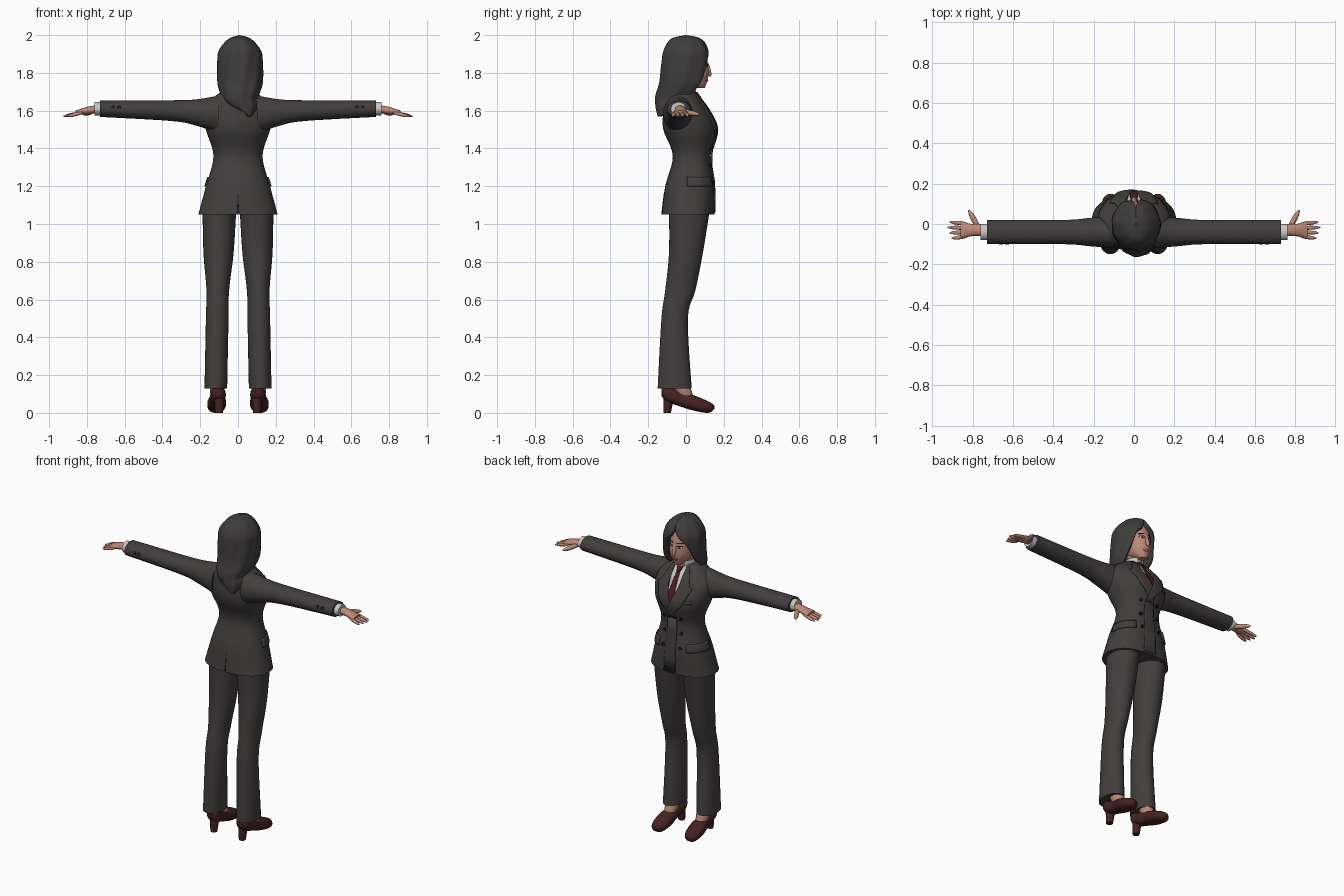
import bpy, bmesh, math
from mathutils import Vector
from mathutils.bvhtree import BVHTree

cube = bpy.data.objects.get("Cube")
if cube:
    bpy.data.objects.remove(cube, do_unlink=True)


def material(name, *rgb):
    made = bpy.data.materials.new(name)
    made.use_nodes = True
    made.diffuse_color = (*rgb, 1)
    shader = next(node for node in made.node_tree.nodes if node.type == 'BSDF_PRINCIPLED')
    shader.inputs["Base Color"].default_value = (*rgb, 1)
    return made


SUIT = material("charcoal cloth", .055, .048, .048)
HAIR = material("dark hair", .05, .046, .045)
SKIN = material("skin", .5, .25, .18)
SHIRT = material("pale shirt", .58, .58, .57)
TIE = material("wine tie", .08, .01, .02)
SHOE = material("oxblood leather", .06, .016, .016)
LIPS = material("lips", .36, .12, .1)
WHITE = material("eye white", .6, .55, .52)
DARK = material("near black", .015, .012, .012)


def finish(name, bm, mat, outward, thickness=0):
    """Turn the faces outward, shade them smooth and link the object."""
    bm.normal_update()
    facing = sum(f.normal.dot(outward(f.calc_center_median())) * f.calc_area() for f in bm.faces)
    if facing < 0:
        bmesh.ops.reverse_faces(bm, faces=bm.faces[:])
    mesh = bpy.data.meshes.new(name)
    bm.to_mesh(mesh)
    bm.free()
    mesh.shade_smooth()
    mesh.set_sharp_from_angle(angle=math.radians(50))
    mesh.materials.append(mat)
    part = bpy.data.objects.new(name, mesh)
    bpy.context.scene.collection.objects.link(part)
    if thickness:
        shell = part.modifiers.new("thickness", 'SOLIDIFY')
        shell.thickness = thickness
        shell.offset = -1
    return part


def smooth_rows(rows, steps=6):
    """Pass a Catmull-Rom curve through rows of numbers."""
    last = len(rows) - 1
    for i in range(last):
        around = rows[max(i - 1, 0)], rows[i], rows[i + 1], rows[min(i + 2, last)]
        for k in range(steps):
            t = k / steps
            yield [q + t / 2 * (r - p + t * (2 * p - 5 * q + 4 * r - s + t * (3 * (q - r) + s - p)))
                   for p, q, r, s in zip(*around)]
    yield rows[last]


# Order of each loft's axes: along it, the one set by its line, the one set by its rings
AXES = {'x': (0, 1, 2), 'y': (1, 0, 2), 'z': (2, 0, 1)}


def loft(name, axis, rings, mat, line=lambda along: 0, side=1, n=40, power=2, thickness=0, ripple=0):
    """Skin rings of (along, centre, radius, radius), plus a gap in degrees for open shells."""
    bm, loops = bmesh.new(), []
    is_open = len(rings[0]) == 5
    main, fixed, moving = AXES[axis]
    for along, centre, wide, deep, *gap in smooth_rows(rings):
        start = math.radians(max(gap[0], 0)) if is_open else 0
        sweep = math.tau - start * 2.4
        loop = []
        for k in range(n + is_open):
            angle = start + sweep * k / n
            wave = 1 + ripple * math.sin(9 * angle + 14 * along)
            point = Vector()
            point[main] = along
            for index, middle, radius, turn in ((fixed, line(along), wide, math.sin(angle)),
                                                (moving, centre, deep, math.cos(angle))):
                point[index] = middle + radius * wave * math.copysign(abs(turn) ** (2 / power), turn)
            point.x *= side
            loop.append(bm.verts.new(point))
        loops.append(loop)
    for a, b in zip(loops, loops[1:]):
        for k in range(n):
            j = (k + 1) % len(a)
            bm.faces.new((a[k], a[j], b[j], b[k]))
    if not is_open:
        bm.faces.new(loops[0])
        bm.faces.new(loops[-1])
        bmesh.ops.recalc_face_normals(bm, faces=bm.faces[:])
    middle = sum((v.co for v in bm.verts), Vector()) / len(bm.verts)
    return finish(name, bm, mat, lambda centre: centre - middle, thickness)


def pod(name, start, end, radius, mat, side=1):
    """Long rounded form between two points."""
    start, end = (Vector((p[0] * side, *p[1:])) for p in (start, end))
    span = end - start
    middle = (start + end) / 2
    bm = bmesh.new()
    bmesh.ops.create_uvsphere(bm, u_segments=16, v_segments=12, radius=1)
    bmesh.ops.scale(bm, vec=(radius, radius, span.length / 2), verts=bm.verts[:])
    bmesh.ops.transform(bm, matrix=span.to_track_quat('Z', 'Y').to_matrix().to_4x4(), verts=bm.verts[:])
    bmesh.ops.translate(bm, vec=middle, verts=bm.verts[:])
    return finish(name, bm, mat, lambda centre: centre - middle)


def surface(part):
    mesh = part.data
    return BVHTree.FromPolygons([v.co for v in mesh.vertices], [p.vertices[:] for p in mesh.polygons])


def patch(name, tree, rows, mat, lift=.003, face=1, polar=False, cells=8):
    """Thin plate laid on a surface; rows are (z, from, to) in x, or in degrees if polar."""
    bm, grid = bmesh.new(), []
    pairs = [(a, b, k / 4) for a, b in zip(rows, rows[1:]) for k in range(4)]
    for a, b, t in pairs + [(rows[-1], rows[-1], 0)]:
        z, low, high = (p + (q - p) * t for p, q in zip(a, b))
        line = []
        for k in range(cells + 1):
            across = low + (high - low) * k / cells
            out = Vector((0, face, 0))
            origin = Vector((across, face, z))
            if polar:
                out = Vector((math.sin(math.radians(across)), math.cos(math.radians(across)), 0))
                origin = out + Vector((0, 0, z))
            spot = tree.ray_cast(origin, -out)[0] or tree.find_nearest(origin - out * .9)[0]
            line.append(bm.verts.new(spot + out * lift))
        grid.append(line)
    for a, b in zip(grid, grid[1:]):
        for k in range(cells):
            bm.faces.new((a[k], a[k + 1], b[k + 1], b[k]))
    return finish(name, bm, mat, lambda centre: Vector((centre.x, centre.y, 0)), min(lift + .002, .009))


def oval(z, x, wide, high):
    """Rows for an oval plate."""
    turns = [math.pi * (i + .3) / 7 for i in range(7)]
    return [(z + high * math.cos(t), x - wide * math.sin(t), x + wide * math.sin(t)) for t in turns]


def even(*rows):
    """Rows for a plate centred on the body."""
    return [(z, -half, half) for z, half in rows]


# Jacket with shirt front, tie, lapels and vent
jacket = loft("jacket_body", 'z', [
    (1.05, .01, .21, .14), (1.2, .02, .17, .13), (1.36, .03, .13, .1), (1.5, .02, .17, .14),
    (1.6, 0, .18, .12), (1.67, -.02, .13, .09), (1.71, -.02, .07, .06)], SUIT, n=48, power=2.3)
cloth = surface(jacket)
patch("shirt_front", cloth, even((1.7, .05), (1.47, .01)), SHIRT)
patch("tie_blade", cloth, even((1.68, .01), (1.57, .02), (1.47, .01)), TIE, .007)
patch("tie_knot", cloth, even((1.7, .02), (1.67, .01)), TIE, .011)
lapel = [(1.7, .04, .06), (1.61, .04, .1), (1.6, .04, .12), (1.5, 0, .08), (1.4, -.03, -.01)]
patch("right_lapel", cloth, lapel, SUIT, .008)
patch("left_lapel", cloth, [(z, -outer, -inner) for z, inner, outer in lapel], SUIT, .011)
patch("front_overlap", cloth, [(1.4, -.03, .03), (1.06, -.03, .05)], SUIT, .006)
patch("back_vent", cloth, even((1.16, .001), (1.06, .006)), DARK, .001, face=-1)
patch("breast_pocket", cloth, [(1.53, -.13, -.09), (1.51, -.13, -.09)], SUIT, .006)

# Paired parts
for side, own in ((-1, "left_"), (1, "right_")):
    # Pocket flap and front buttons
    patch(own + "pocket_flap", cloth, [(z, 35 * side, 88 * side) for z in (1.25, 1.2)],
          SUIT, .008, polar=True)
    for row, z in zip(("lower", "middle", "upper"), (1.22, 1.31, 1.4)):
        patch(own + row + "_button", cloth, oval(z, side * .06, .01, .01), DARK, .01)

    # Sleeve, cuff and hand
    sleeve = loft(own + "sleeve", 'x', [
        (.1, 1.58, .08, .1), (.22, 1.59, .07, .07), (.35, 1.6, .06, .055), (.73, 1.61, .06, .043)],
        SUIT, lambda x: -.04, side)
    for place, x in (("inner", .63), ("outer", .66)):
        patch(own + place + "_sleeve_button", surface(sleeve), oval(1.62, side * x, .01, .01),
              DARK, face=-1)
    loft(own + "shirt_cuff", 'x', [(.7, 1.61, .04, .035), (.76, 1.61, .04, .035)], SHIRT, lambda x: -.04, side)
    loft(own + "palm", 'x', [(.74, 1.61, .03, .02), (.8, 1.6, .03, .02), (.86, 1.59, .04, .01)],
         SKIN, lambda x: -.03, side)
    for i, finger in enumerate(("index", "middle", "ring", "little")):
        pod(own + finger + "_finger", (.82, -.02 * i, 1.59),
            (.925 - .01 * abs(i - 1), .01 - .027 * i, 1.57), .01, SKIN, side)
    pod(own + "thumb", (.76, -.04, 1.6), (.82, .07, 1.58), .014, SKIN, side)

    # Trouser leg, ankle and heeled shoe
    loft(own + "trouser_leg", 'z', [
        (.13, -.06, .06, .09), (.5, -.06, .06, .07), (.65, -.03, .06, .08),
        (.85, 0, .08, .09), (1.1, .02, .09, .11)], SUIT, lambda z: .12 - .02 * z, side)
    pod(own + "ankle", (.11, -.08, .24), (.11, .03, .04), .04, SKIN, side)
    loft(own + "shoe", 'y', [
        (-.13, .11, .02, .02), (-.1, .1, .04, .04), (-.02, .07, .04, .04),
        (.05, .05, .05, .04), (.12, .03, .04, .03), (.15, .03, .01, .01)],
        SHOE, lambda y: .11 + y / 20, side, power=2.3)
    loft(own + "heel", 'z', [(0, -.1, .02, .02), (.1, -.09, .03, .03)], SHOE, lambda z: .1, side)

# Neck, shirt collar and head
loft("neck", 'z', [(1.64, -.01, .04, .05), (1.78, .01, .04, .05)], SKIN)
loft("shirt_collar", 'z', [(1.67, -.01, .06, .06, 12), (1.73, 0, .05, .06, 20)], SHIRT, thickness=.006)
head = loft("head", 'z', [
    (1.72, .08, .02, .02), (1.75, .05, .05, .06), (1.8, .03, .07, .09),
    (1.88, .01, .07, .1), (1.95, 0, .06, .08), (1.98, 0, .02, .03)], SKIN)
skin = surface(head)
pod("nose", (0, .1, 1.87), (0, .13, 1.78), .013, SKIN)
patch("lips", skin, oval(1.76, 0, .02, .008), LIPS)
for side, own in ((-1, "left_"), (1, "right_")):
    x = side * .03
    patch(own + "lashes", skin, oval(1.843, x, .017, .008), DARK, .001)
    patch(own + "eye", skin, oval(1.84, x, .014, .006), WHITE, .002)
    patch(own + "iris", skin, oval(1.84, x, .006, .006), DARK)
    patch(own + "eyebrow", skin, oval(1.865, x, .018, .003), DARK)
    pod(own + "ear", (.07, 0, 1.79), (.075, 0, 1.86), .012, SKIN, side)

# Long hair, open around the face and swept to one side below the shoulders
loft("long_hair", 'z', [
    (2, 0, .001, .001, 0), (1.98, 0, .06, .08, 1), (1.92, 0, .11, .12, 9), (1.86, 0, .12, .13, 30),
    (1.75, -.01, .12, .13, 48), (1.68, -.04, .1, .12, 65), (1.62, -.06, .08, .1, 99),
    (1.57, -.09, .02, .06, 130)], HAIR, lambda z: .01 + max(0, 1.66 - z) / 2,
    n=56, thickness=.028, ripple=.018)
